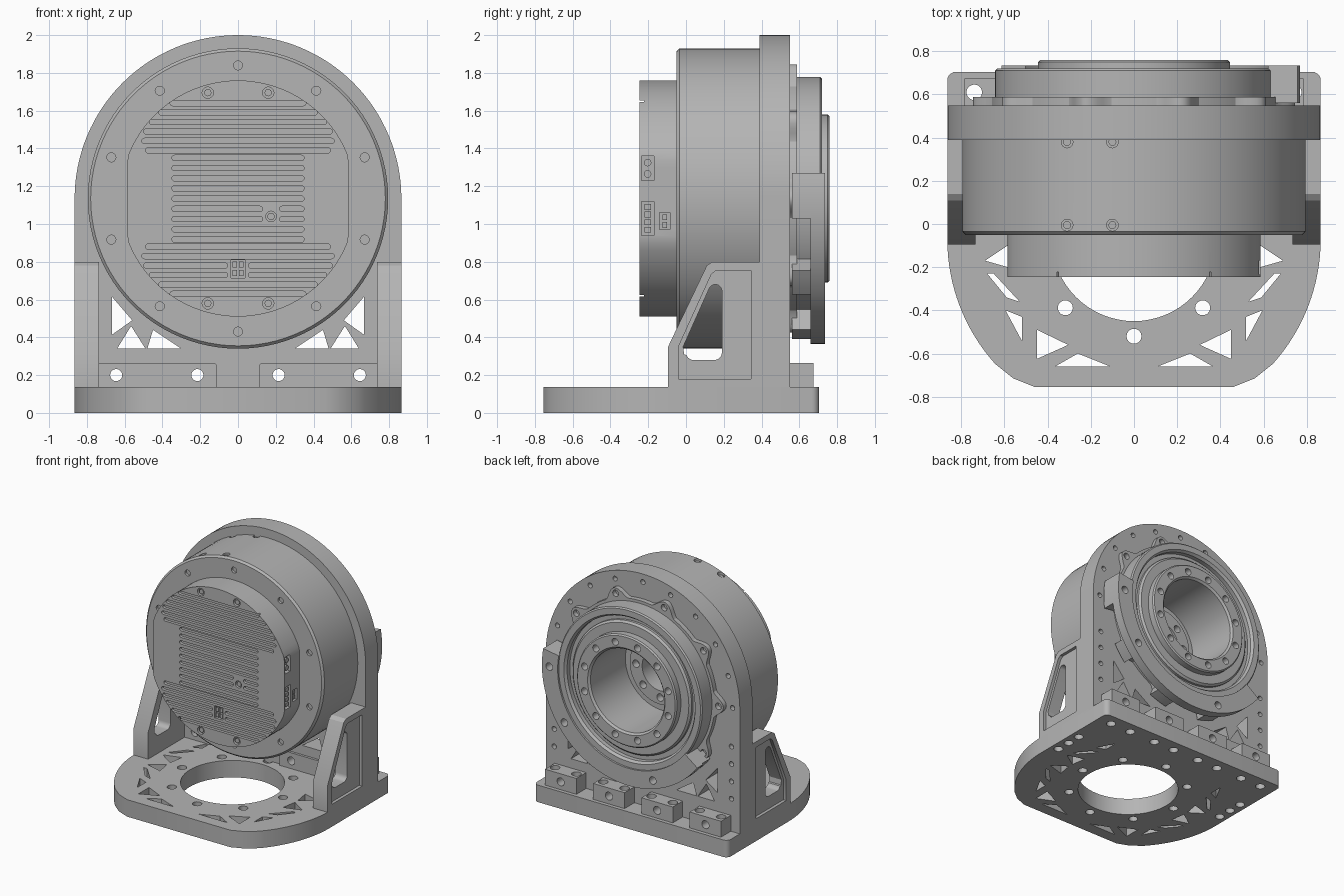
import bpy, bmesh
from math import sin, cos, radians, pi, sqrt

if "Cube" in bpy.data.objects:
    bpy.data.objects.remove(bpy.data.objects["Cube"])

CZ = 1.135          # height of the drive axis
METAL = (0.46, 0.46, 0.46, 1)
mat = bpy.data.materials.new("machined grey")
mat.use_nodes = True
mat.diffuse_color = METAL
mat.node_tree.nodes["Principled BSDF"].inputs["Base Color"].default_value = METAL


# ---- 2D outlines ----
def arc(u, v, r, a0, a1, n=24):
    return [(u + r * cos(radians(a0 + (a1 - a0) * i / n)),
             v + r * sin(radians(a0 + (a1 - a0) * i / n))) for i in range(n + 1)]


def circle(u, v, r, n=20):
    return arc(u, v, r, 0, 360, n)[:-1]


def rect(u0, u1, v0, v1):
    return [(u0, v0), (u1, v0), (u1, v1), (u0, v1)]


def capsule(u0, u1, v, r):
    return arc(u1 - r, v, r, -90, 90, 8) + arc(u0 + r, v, r, 90, 270, 8)


def sector(r0, r1, a0, a1):
    n = max(4, int(abs(a1 - a0) / 3))
    return arc(0, CZ, r1, a0, a1, n) + arc(0, CZ, r0, a1, a0, n)


def flip(pts):
    return [(-u, v) for u, v in pts]


def ring_of(r, count, start, hole, v=CZ):
    return [circle(r * cos(radians(start + i * 360 / count)),
                   v + r * sin(radians(start + i * 360 / count)), hole, 14) for i in range(count)]


# ---- solids ----
def along(axis, a, b, outlines):
    return [(p, axis, a, b) for p in outlines]


def prisms(solids):
    bm = bmesh.new()
    for pts, axis, a, b in solids:
        ends = []
        for w in (a, b):
            ends.append([bm.verts.new({'x': (w, u, v), 'y': (u, w, v), 'z': (u, v, w)}[axis])
                         for u, v in pts])
        bm.faces.new(ends[0])
        bm.faces.new(ends[1][::-1])
        for i in range(len(pts)):
            j = (i + 1) % len(pts)
            bm.faces.new((ends[0][j], ends[0][i], ends[1][i], ends[1][j]))
    return bm


def lathe(profile, closed=False, n=96):
    bm = bmesh.new()
    rings = [[bm.verts.new((r * cos(2 * pi * i / n), y, CZ + r * sin(2 * pi * i / n)))
              for i in range(n)] for r, y in profile]
    for k in range(len(rings) - (not closed)):
        a, b = rings[k], rings[(k + 1) % len(rings)]
        for i in range(n):
            j = (i + 1) % n
            bm.faces.new((a[i], a[j], b[j], b[i]))
    bmesh.ops.remove_doubles(bm, verts=bm.verts[:], dist=1e-5)
    return bm


def to_object(name, bm):
    bmesh.ops.recalc_face_normals(bm, faces=bm.faces[:])
    me = bpy.data.meshes.new(name)
    bm.to_mesh(me)
    bm.free()
    me.materials.append(mat)
    ob = bpy.data.objects.new(name, me)
    bpy.context.scene.collection.objects.link(ob)
    return ob


def part(name, shape, *cuts):
    ob = to_object(name, prisms(shape) if isinstance(shape, list) else shape)
    for group in cuts:
        cutter = to_object("cutter", prisms(group))
        cutter.hide_render = True
        mod = ob.modifiers.new("cut", 'BOOLEAN')
        mod.operation, mod.solver, mod.object = 'DIFFERENCE', 'EXACT', cutter
        bpy.context.view_layer.update()
        me = bpy.data.meshes.new_from_object(ob.evaluated_get(bpy.context.evaluated_depsgraph_get()))
        ob.modifiers.clear()
        ob.data = me
        bpy.data.objects.remove(cutter)
    bpy.ops.object.select_all(action='DESELECT')
    ob.select_set(True)
    bpy.context.view_layer.objects.active = ob
    bpy.ops.object.shade_smooth_by_angle(angle=radians(28))
    return ob


# ---- base with ring hole, lightening triangles and bolt holes ----
BY = -0.07
half = [(-0.46, -0.755), (-0.56, -0.715)] + arc(0, BY, 0.865, 222, 180, 16) + arc(-0.825, 0.665, 0.04, 180, 90, 5)
outline = half + flip(half)[::-1]
side_tris = [[(-0.595, -0.40), (-0.52, -0.43), (-0.52, -0.54)],
             [(-0.68, -0.23), (-0.65, -0.23), (-0.53, -0.36), (-0.59, -0.34)],
             [(-0.69, -0.17), (-0.57, -0.09), (-0.55, -0.21)]]
tris = [[(-0.45, -0.49), (-0.45, -0.625), (-0.305, -0.56)],
        [(-0.365, -0.66), (-0.26, -0.60), (-0.11, -0.66)]] + side_tris
tris += [[(u, 2 * BY - v) for u, v in t] for t in side_tris]
tris += [flip(t) for t in tris]
block_x = (-0.645, -0.215, 0.215, 0.645)
block_holes = [circle(x + d, 0.61, 0.036) for x in block_x for d in (-0.095, 0.095)]
under = [circle(s * 0.8, y, 0.035) for s in (-1, 1) for y in (0.06, 0.18, 0.30)]
part("base_plate", along('z', 0, 0.137, [outline]),
     along('z', -0.1, 0.3, [circle(0, BY, 0.38, 64)] + ring_of(0.45, 8, 0, 0.035, BY) + tris + block_holes)
     + along('z', -0.1, 0.1, under))

# ---- upright plate ----
truss = [[(-0.667, 0.615), (-0.667, 0.414), (-0.56, 0.49)],
         [(-0.566, 0.46), (-0.64, 0.34), (-0.49, 0.34)],
         [(-0.45, 0.44), (-0.48, 0.34), (-0.30, 0.34)]]
truss += [flip(t) for t in truss]
bolts = [circle(x, 0.2, 0.032) for x in block_x]
edge_holes = [circle(s * 0.79, z, 0.02, 12) for s in (-1, 1) for z in (0.40, 0.54, 0.68, 0.82)]
edge_holes += [circle(*p, 0.02, 12) for p in arc(0, CZ, 0.80, 0, 180, 10)]
part("upright_plate",
     along('y', 0.39, 0.55, [[(-0.865, 0.12), (0.865, 0.12)] + arc(0, CZ, 0.865, 0, 180, 64)]),
     along('y', 0.3, 0.7, [circle(0, CZ, 0.60, 64)] + truss + bolts) + along('y', 0.51, 0.6, edge_holes))

# ---- rear mounting blocks and front pads ----
for i, x in enumerate(block_x):
    part("mounting_block_%d" % (i + 1), along('y', 0.55, 0.675, [rect(x - 0.14, x + 0.14, 0.13, 0.265)]),
         along('z', 0.1, 0.3, block_holes[2 * i:2 * i + 2]), along('y', 0.5, 0.7, [bolts[i]]))
for s, side in ((1, "left"), (-1, "right")):
    pad = [(0.11, 0.13), (0.735, 0.13), (0.735, 0.265)] + arc(0.135, 0.24, 0.025, 90, 180, 5)
    pad = pad if s > 0 else flip(pad)
    part("front_pad_" + side, along('y', 0.37, 0.39, [pad]), along('y', 0.3, 0.5, bolts[2:] if s > 0 else bolts[:2]))

    # side gusset with recessed face and window
    gusset = [(-0.095, 0.13), (0.40, 0.13), (0.40, 0.80), (0.14, 0.80), (0.11, 0.78), (-0.095, 0.35)]
    recess = [(-0.04, 0.18), (0.345, 0.18), (0.345, 0.755), (0.16, 0.755), (0.135, 0.735), (-0.04, 0.35)]
    window = ([(-0.015, 0.35), (-0.01, 0.31)] + arc(0.04, 0.32, 0.04, 200, 270, 5)
              + arc(0.15, 0.32, 0.04, 270, 360, 5) + arc(0.155, 0.645, 0.035, 0, 150, 8))
    part("side_gusset_" + side, along('x', s * 0.735, s * 0.865, [gusset]),
         along('x', s * 0.84, s * 0.95, [recess]), along('x', s * 0.6, s * 1.0, [window]))

# ---- motor housing ----
radial = [(circle(x, y, 0.027), 'z', CZ + sqrt(0.795 ** 2 - x * x) - 0.025, 2.1)
          for x in (-0.31, -0.1) for y in (-0.005, 0.38)]
part("motor_housing",
     lathe([(0, -0.05), (0.78, -0.05), (0.795, -0.035), (0.795, 0.41), (0.33, 0.41), (0.33, 0.30),
            (0.27, 0.30), (0.27, 0.33), (0.16, 0.33), (0.16, 0.05), (0, 0.05)]),
     along('y', -0.1, -0.03, ring_of(0.705, 10, 18, 0.024)) + along('y', 0.27, 0.4, ring_of(0.215, 8, 0, 0.03)), radial)
for p, axis, a, b in radial:
    cx, cy = sum(q[0] for q in p) / len(p), sum(q[1] for q in p) / len(p)
    part("housing_screw", along('z', a - 0.02, a + 0.012, [circle(cx, cy, 0.018)]))

# ---- front cap with cooling slots ----
slots = []
for i, w in enumerate((0.49, 0.51, 0.50, 0.47, 0.42, 0.36)):
    h = 0.255 + 0.05 * i
    slots.append(capsule(-w, w, CZ + h, 0.014))
    if i in (2, 3):
        slots += [capsule(-w, -0.055, CZ - h, 0.014), capsule(0.055, w, CZ - h, 0.014)]
    else:
        slots.append(capsule(-w, w, CZ - h, 0.014))
for i in range(9):
    z = 1.35 - 0.054 * i
    if i in (5, 6):
        slots += [capsule(-0.35, 0.13, z, 0.014), capsule(0.22, 0.35, z, 0.014)]
    else:
        slots.append(capsule(-0.35, 0.35, z, 0.014))
cap = [(max(-0.585, min(0.585, u)), v) for u, v in circle(0, CZ, 0.625, 96)]
screws = [(x, z) for x in (-0.16, 0.16) for z in (0.58, 1.695)]
sockets = [rect(-0.235, -0.17, 1.23, 1.36), rect(-0.235, -0.17, 0.94, 1.12), rect(-0.14, -0.085, 0.97, 1.06)]
part("front_cap", along('y', -0.245, -0.04, [cap]),
     along('y', -0.3, -0.222, slots + [circle(x, z, 0.03) for x, z in screws]
           + [circle(0.175, 1.04, 0.028), rect(-0.038, 0.038, 0.715, 0.81)]),
     along('x', 0.55, 0.7, sockets))
for x, z in screws + [(0.175, 1.04)]:
    part("cap_screw", along('y', -0.238, -0.2, [circle(x, z, 0.019)]))
part("front_connector_pins", along('y', -0.24, -0.2, [rect(x - 0.012, x + 0.012, z - 0.016, z + 0.016)
                                                      for x in (-0.018, 0.018) for z in (0.74, 0.785)]))
part("side_connector_pins", along('x', 0.53, 0.578, [circle(-0.203, z, 0.02, 12) for z in (1.265, 1.325)]
     + [rect(-0.22, -0.185, z - 0.015, z + 0.015) for z in (0.97, 1.01, 1.05, 1.09)]
     + [rect(-0.125, -0.1, z - 0.015, z + 0.015) for z in (0.995, 1.035)]))

# ---- rear scalloped flange ----
scallop = []
for i in range(240):
    t = 2 * pi * i / 240
    r = 0.665 + 0.08 * max(0, cos(10 * t)) ** 1.5
    scallop.append((r * cos(t), CZ + r * sin(t)))
part("scalloped_flange", along('y', 0.54, 0.588, [scallop]),
     along('y', 0.5, 0.65, [circle(0, CZ, 0.60, 64)] + ring_of(0.70, 10, 0, 0.026)))

# ---- rear bearing ring and output hub ----
part("bearing_ring", lathe([(0.643, 0.45), (0.643, 0.71), (0.633, 0.72), (0.585, 0.72), (0.57, 0.70),
                            (0.57, 0.665), (0.52, 0.665), (0.52, 0.45)], True))
part("output_hub", lathe([(0.53, 0.40), (0.53, 0.685), (0.515, 0.70), (0.445, 0.70), (0.445, 0.75), (0.435, 0.76),
                          (0.345, 0.76), (0.33, 0.745), (0.33, 0.40)], True),
     along('y', 0.68, 0.8, ring_of(0.385, 12, 15, 0.028)))

# ---- partial clamp ring with lugs ----
lugs = [-36, -72, -108, -137]
part("clamp_ring", along('y', 0.66, 0.735, [sector(0.63, 0.77, 10, -143)]),
     along('y', 0.6, 0.8, [circle(0.705 * cos(radians(a)), CZ + 0.705 * sin(radians(a)), 0.03)
                           for a in (0, -36, -108)]))
part("clamp_lugs", along('y', 0.56, 0.67, [sector(0.63, 0.77, 10, -8)]
                         + [sector(0.63, 0.76, a + 6, a - 6) for a in lugs]))
